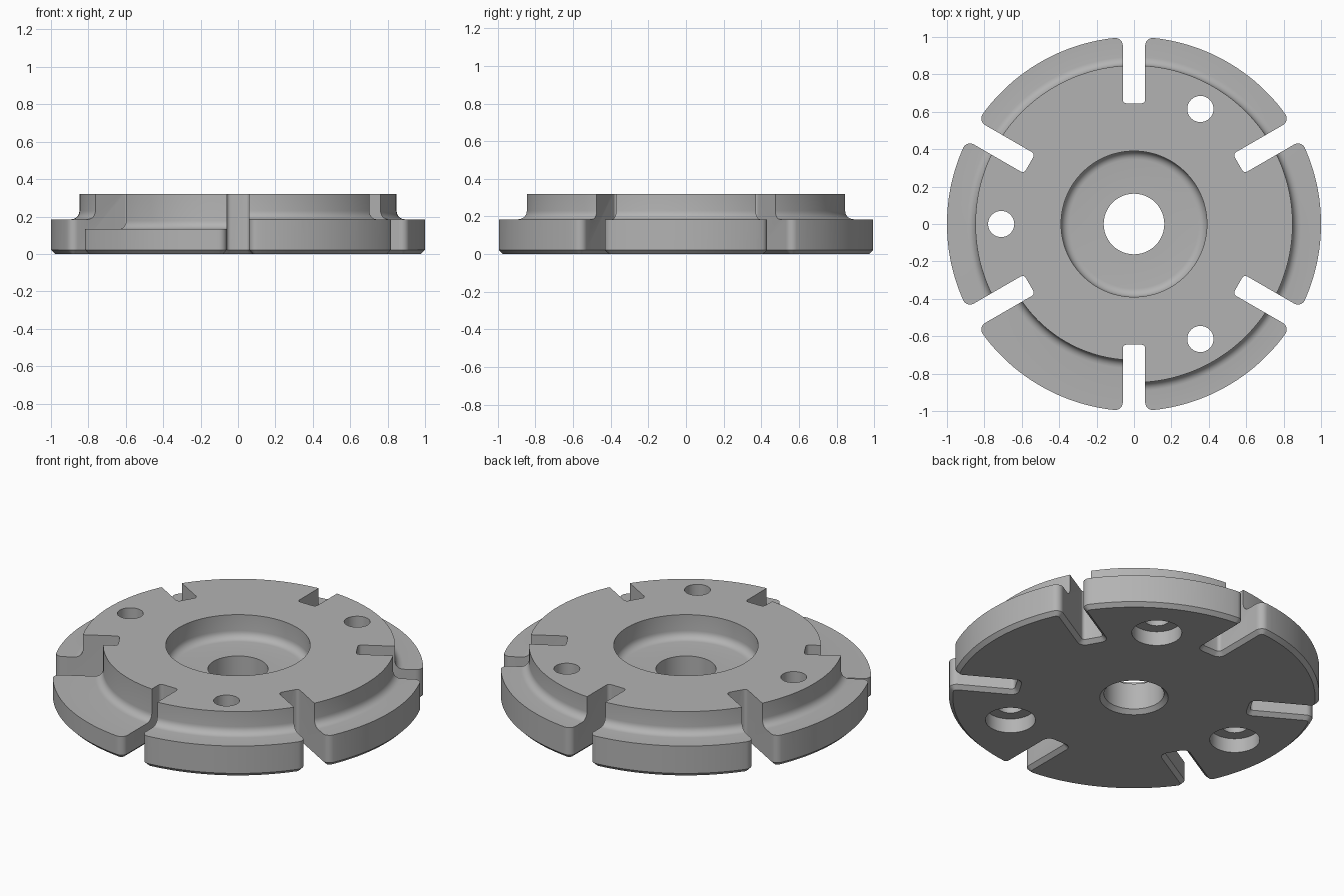
import bpy, bmesh
from math import sin, cos, atan2, sqrt, radians, pi, tau

if "Cube" in bpy.data.objects:
    bpy.data.objects.remove(bpy.data.objects["Cube"])

HEIGHT, STEP, LOW_STEP = 0.32, 0.185, 0.132
HUB_R, LOW_HUB_R, FILLET = 0.848, 0.728, 0.045
SLOT_HALF, SLOT_END = 0.06, 0.645

steel = bpy.data.materials.new("grey_steel")
steel.use_nodes = True
steel.diffuse_color = (0.45, 0.45, 0.45, 1)
steel.node_tree.nodes["Principled BSDF"].inputs["Base Color"].default_value = (0.45, 0.45, 0.45, 1)


def make_object(name, bm):
    bmesh.ops.remove_doubles(bm, verts=bm.verts, dist=1e-5)
    bmesh.ops.recalc_face_normals(bm, faces=bm.faces)
    mesh = bpy.data.meshes.new(name)
    bm.to_mesh(mesh)
    bm.free()
    mesh.materials.append(steel)
    obj = bpy.data.objects.new(name, mesh)
    bpy.context.collection.objects.link(obj)
    return obj


def arc(cx, cy, r, start, end, steps=6):
    return [(cx + r * cos(start + (end - start) * i / steps),
             cy + r * sin(start + (end - start) * i / steps)) for i in range(steps + 1)]


def lathe(name, profile, start=0.0, end=tau, steps=144):
    """Revolve a closed (radius, height) profile about z, capping partial turns."""
    bm = bmesh.new()
    full = end - start > tau - 0.001
    rings = []
    for i in range(steps if full else steps + 1):
        a = start + (end - start) * i / steps
        rings.append([bm.verts.new((r * cos(a), r * sin(a), z)) for r, z in profile])
    n = len(profile)
    for i in range(steps):
        near, far = rings[i], rings[(i + 1) % len(rings)]
        for j in range(n):
            k = (j + 1) % n
            bm.faces.new((near[j], near[k], far[k], far[j]))
    if not full:
        bm.faces.new(rings[0])
        bm.faces.new(rings[-1])
    bmesh.ops.dissolve_degenerate(bm, dist=1e-6, edges=bm.edges)
    return make_object(name, bm)


def combine(target, tool, operation):
    mod = target.modifiers.new(tool.name, "BOOLEAN")
    mod.operation, mod.solver, mod.object = operation, "EXACT", tool
    bpy.context.view_layer.objects.active = target
    bpy.ops.object.modifier_apply(modifier=mod.name)
    bpy.data.objects.remove(tool)


# Stepped hub and flange with a recess and a chamfered bore
profile = [(0.235, -0.05), (0.162, 0.023), (0.162, 0.18)]
profile += arc(0.345, 0.18 + FILLET, FILLET, -pi / 2, 0)
profile += [(0.39, HEIGHT), (HUB_R, HEIGHT)]
profile += arc(HUB_R + FILLET, STEP + FILLET, FILLET, pi, 1.5 * pi)
profile += [(1.1, STEP), (1.1, -0.05)]
plate = lathe("slotted_plate", profile)

# Deeper step on one front sector, ending inside the slots
relief = arc(LOW_HUB_R + FILLET, LOW_STEP + FILLET, FILLET, pi, 1.5 * pi)
relief += [(1.2, LOW_STEP), (1.2, 0.5), (LOW_HUB_R, 0.5)]
combine(plate, lathe("low_step_cutter", relief, radians(210), radians(270), 24), "DIFFERENCE")

# Slotted outline: half of one slot, mirrored and repeated around the rim
CORNER, INNER = 0.04, 0.02
v = SLOT_HALF + CORNER
u = sqrt((1 - CORNER) ** 2 - v ** 2)
rim = atan2(v, u)
half = arc(SLOT_END + INNER, SLOT_HALF - INNER, INNER, pi, pi / 2, 4)
half += arc(u, v, CORNER, -pi / 2, rim)
half += arc(0, 0, 1, rim, pi / 6, 12)[1:]
whole = [(x, -y) for x, y in reversed(half)] + half[:-1]
bm = bmesh.new()
outline = []
for k in range(6):
    a = radians(30 + 60 * k)
    outline += [bm.verts.new((x * cos(a) - y * sin(a), x * sin(a) + y * cos(a), 0))
                for x, y in whole]
bmesh.ops.remove_doubles(bm, verts=bm.verts, dist=1e-5)
base = bm.faces.new(list(bm.verts))
top = bmesh.ops.extrude_face_region(bm, geom=[base], use_keep_orig=True)["geom"]
for vert in (g for g in top if isinstance(g, bmesh.types.BMVert)):
    vert.co.z = 0.5
bmesh.ops.recalc_face_normals(bm, faces=bm.faces)
bottom = [e for e in bm.edges if all(w.co.z < 0.001 for w in e.verts)]
bmesh.ops.bevel(bm, geom=bottom, offset=0.022, segments=1, affect="EDGES")
combine(plate, make_object("outline_prism", bm), "INTERSECT")

# Three bolt holes, counterbored from below
bolt = [(0, -0.1), (0.135, -0.1), (0.135, 0.085), (0.07, 0.085), (0.07, 0.5), (0, 0.5)]
for degrees in (60, 180, 300):
    cutter = lathe("bolt_cutter", bolt, steps=48)
    a = radians(degrees)
    cutter.location = (0.71 * cos(a), 0.71 * sin(a), 0)
    bpy.context.view_layer.update()
    combine(plate, cutter, "DIFFERENCE")

bpy.ops.object.select_all(action="DESELECT")
plate.select_set(True)
bpy.context.view_layer.objects.active = plate
bpy.ops.object.shade_smooth_by_angle(angle=radians(30))
